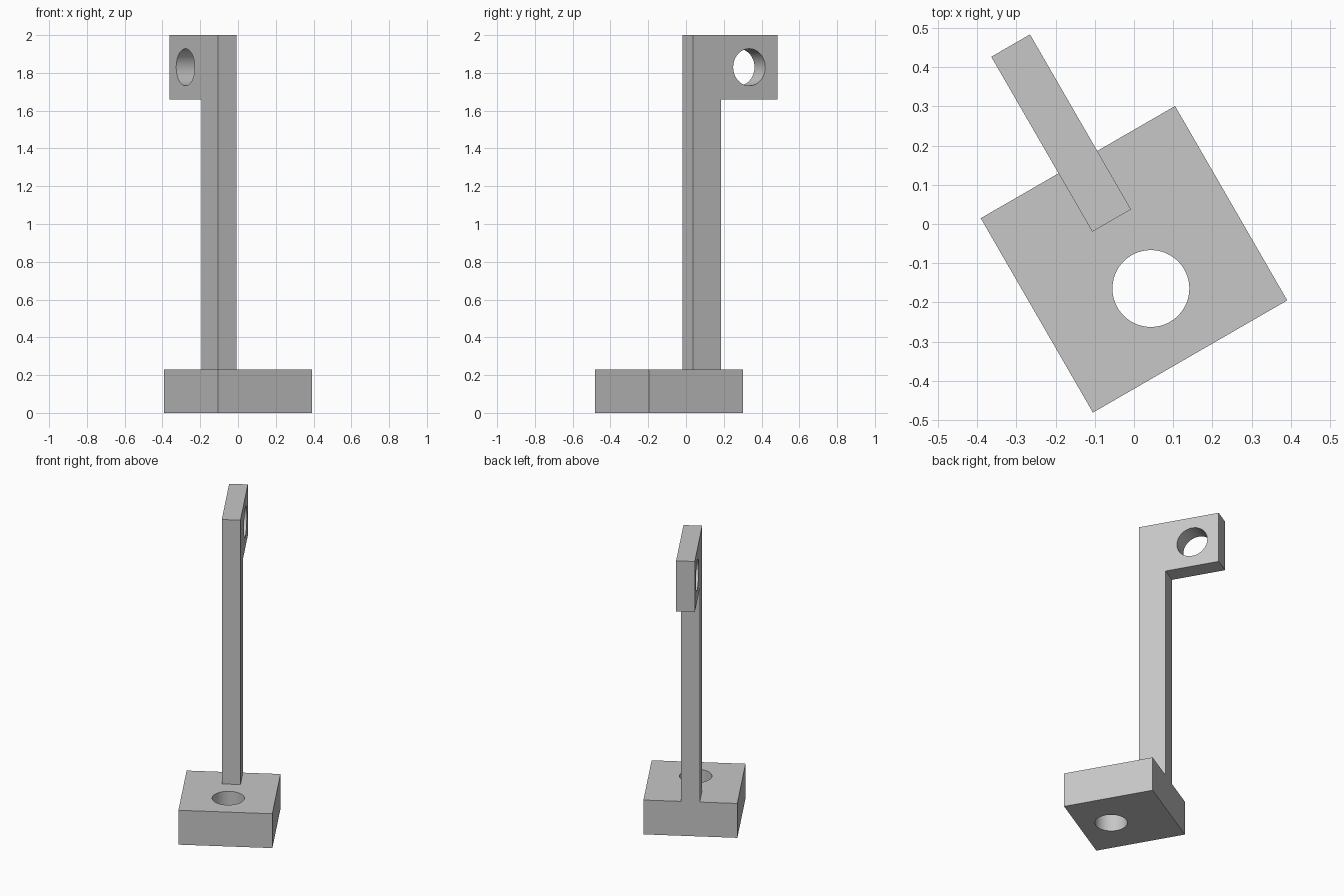
import bpy, bmesh, math
from mathutils import Matrix, Vector

if "Cube" in bpy.data.objects:
    bpy.data.objects.remove(bpy.data.objects["Cube"])

HALF = 0.286        # half the base width
BASE_H = 0.23
ARM_HALF = 0.057    # half the arm thickness
HOLE_R = 0.098
PLACE = Matrix.Translation((0, -0.09, 0)) @ Matrix.Rotation(math.radians(30), 4, 'Z')

grey = bpy.data.materials.new("plain grey")
grey.use_nodes = True
colour = (0.57, 0.57, 0.57, 1)
grey.diffuse_color = colour
grey.node_tree.nodes["Principled BSDF"].inputs["Base Color"].default_value = colour


def extrude(name, outline, direction):
    """Solid made by sweeping a flat outline along a direction."""
    bm = bmesh.new()
    face = bm.faces.new([bm.verts.new(p) for p in outline])
    swept = bmesh.ops.extrude_face_region(bm, geom=[face])["geom"]
    verts = [g for g in swept if isinstance(g, bmesh.types.BMVert)]
    bmesh.ops.translate(bm, verts=verts, vec=Vector(direction))
    bmesh.ops.recalc_face_normals(bm, faces=bm.faces)
    mesh = bpy.data.meshes.new(name)
    bm.to_mesh(mesh)
    bm.free()
    mesh.materials.append(grey)
    obj = bpy.data.objects.new(name, mesh)
    obj.matrix_world = PLACE
    bpy.context.collection.objects.link(obj)
    return obj


def drill(obj, centre, turn):
    """Cut a round through hole, then smooth its wall."""
    bpy.ops.mesh.primitive_cylinder_add(vertices=64, radius=HOLE_R, depth=1)
    cutter = bpy.context.object
    cutter.name = obj.name + "_hole_cutter"
    cutter.matrix_world = PLACE @ Matrix.Translation(centre) @ turn
    cutter.data.materials.append(grey)
    mod = obj.modifiers.new("hole", 'BOOLEAN')
    mod.object = cutter
    mod.operation = 'DIFFERENCE'
    mod.solver = 'EXACT'
    bpy.ops.object.select_all(action='DESELECT')
    bpy.context.view_layer.objects.active = obj
    obj.select_set(True)
    bpy.ops.object.modifier_apply(modifier=mod.name)
    bpy.data.objects.remove(cutter)
    bpy.ops.object.shade_smooth_by_angle(angle=math.radians(30))


# Square base block with an upright hole
base = extrude("base_block",
               [(-HALF, -HALF, 0), (HALF, -HALF, 0), (HALF, HALF, 0), (-HALF, HALF, 0)],
               (0, 0, BASE_H))
drill(base, (0, -0.086, 0.1), Matrix.Identity(4))

# Upright post with a square lug at the top, as one profile
front, tip, lug_z = 0.114, 0.629, 1.66
profile = [(front, BASE_H), (HALF, BASE_H), (HALF, lug_z), (tip, lug_z), (tip, 2), (front, 2)]
arm = extrude("post_with_lug", [(-ARM_HALF, y, z) for y, z in profile], (2 * ARM_HALF, 0, 0))
drill(arm, (0, (HALF + tip) / 2, (lug_z + 2) / 2), Matrix.Rotation(math.pi / 2, 4, 'Y'))
